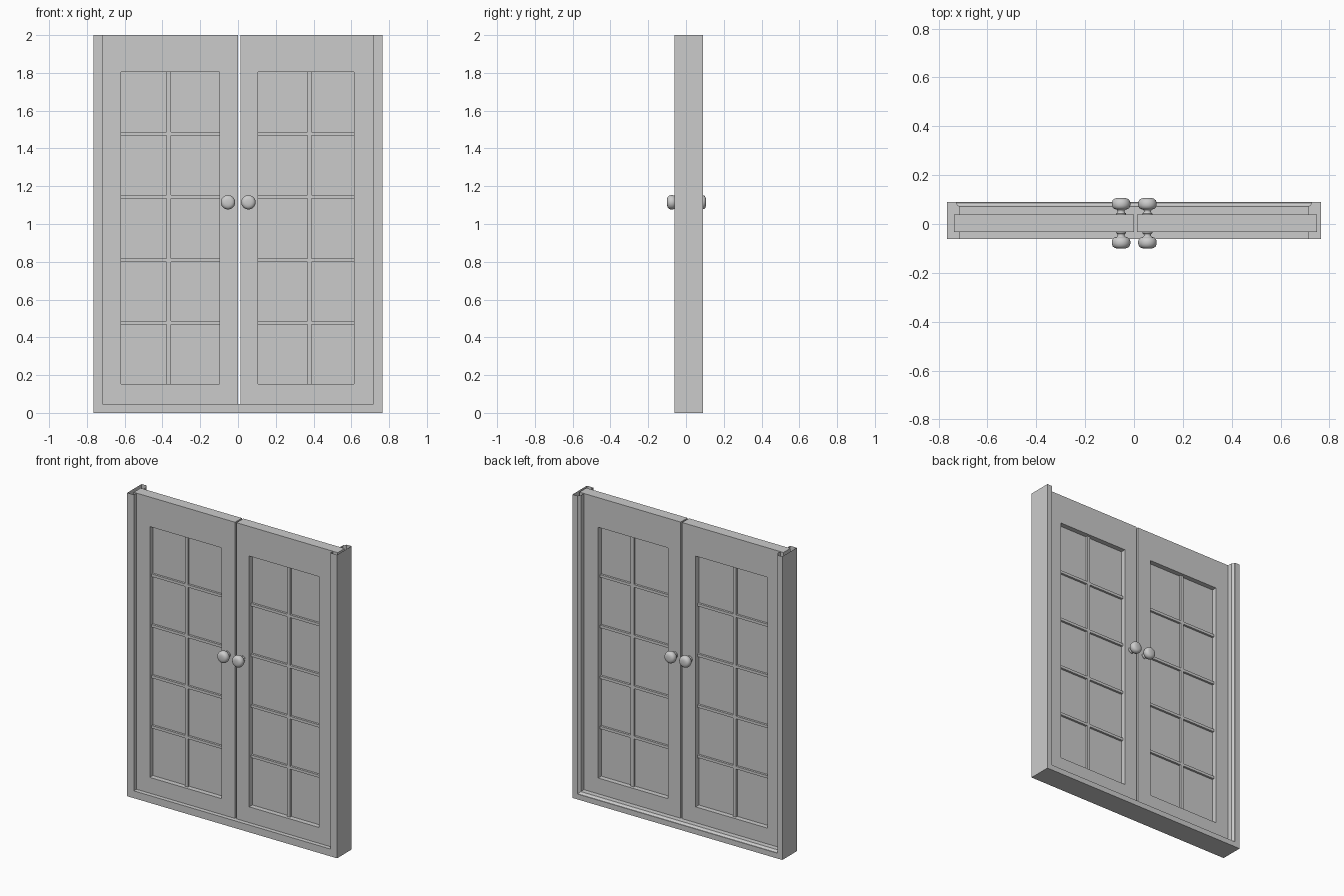
import bpy, bmesh, math

if "Cube" in bpy.data.objects:
    bpy.data.objects.remove(bpy.data.objects["Cube"])

Y0, Y1 = -0.033, 0.039          # door leaf front and back
YM = (Y0 + Y1) / 2


def make_object(name, bm):
    bmesh.ops.recalc_face_normals(bm, faces=bm.faces)
    mesh = bpy.data.meshes.new(name)
    bm.to_mesh(mesh)
    bm.free()
    obj = bpy.data.objects.new(name, mesh)
    bpy.context.collection.objects.link(obj)
    return obj


def bridge(bm, loops, wrap_rows):
    """Quads between successive closed loops of vertices."""
    rows = [[bm.verts.new(p) for p in loop] for loop in loops]
    pairs = list(zip(rows, rows[1:]))
    if wrap_rows:
        pairs.append((rows[-1], rows[0]))
    for a, b in pairs:
        n = len(a)
        for i in range(n):
            j = (i + 1) % n
            bm.faces.new((a[i], a[j], b[j], b[i]))
    return rows


def add_box(bm, x0, x1, y0, y1, z0, z1):
    r = bridge(bm, [[(x0, y, z0), (x1, y, z0), (x1, y, z1), (x0, y, z1)]
                    for y in (y0, y1)], False)
    bm.faces.new(r[0])
    bm.faces.new(r[1])


# Hollow casing: moulded profile swept down, across and up, open at the top
profile = [(0, -0.061), (0.048, -0.061), (0.048, 0.072), (0.042, 0.075),
           (0.035, 0.085), (0.035, 0.09), (0, 0.09)]
W = 0.765
bm = bmesh.new()
bridge(bm, [[(-W + d, y, 2.0) for d, y in profile],
            [(-W + d, y, d) for d, y in profile],
            [(W - d, y, d) for d, y in profile],
            [(W - d, y, 2.0) for d, y in profile]], False)
make_object("door_casing", bm)


def rect(x0, x1, z0, z1, y):
    return [(x0, y, z0), (x1, y, z0), (x1, y, z1), (x0, y, z1)]


def door(side, x0, x1, ox0, ox1, bar_x, knob_x):
    oz0, oz1 = 0.152, 1.805
    # Leaf with window opening
    bm = bmesh.new()
    bridge(bm, [rect(x0, x1, 0.02, 2.0, Y0), rect(x0, x1, 0.02, 2.0, Y1),
                rect(ox0, ox1, oz0, oz1, Y1), rect(ox0, ox1, oz0, oz1, Y0)], True)
    make_object(side + "_door_leaf", bm)

    # Glass
    bm = bmesh.new()
    add_box(bm, ox0 - 0.01, ox1 + 0.01, YM - 0.003, YM + 0.003, oz0 - 0.01, oz1 + 0.01)
    make_object(side + "_glass", bm)

    # Glazing bars
    bm = bmesh.new()
    h = 0.017
    add_box(bm, bar_x - 0.011, bar_x + 0.011, YM - h, YM + h, oz0 - 0.005, oz1 + 0.005)
    for z in (0.478, 0.809, 1.144, 1.477):
        add_box(bm, ox0 - 0.005, ox1 + 0.005, YM - h, YM + h, z - 0.009, z + 0.009)
    make_object(side + "_glazing_bars", bm)

    # Lathed knobs on both faces
    knob = [(0.021, 0.03), (0.021, 0.04), (0.016, 0.043), (0.014, 0.05), (0.018, 0.056),
            (0.028, 0.0585), (0.0345, 0.064), (0.038, 0.073), (0.038, 0.084),
            (0.0345, 0.094), (0.028, 0.1), (0.018, 0.103), (0.008, 0.104)]
    n = 24
    for face, s in (("front", -1), ("back", 1)):
        bm = bmesh.new()
        rows = bridge(bm, [[(knob_x + r * math.cos(2 * math.pi * i / n), YM + s * d,
                             1.115 + r * math.sin(2 * math.pi * i / n))
                            for i in range(n)] for r, d in knob], False)
        bm.faces.new(rows[0])
        bm.faces.new(rows[-1])
        obj = make_object(f"{side}_{face}_knob", bm)
        bpy.ops.object.select_all(action='DESELECT')
        obj.select_set(True)
        bpy.context.view_layer.objects.active = obj
        bpy.ops.object.shade_smooth_by_angle(angle=math.radians(50))


door("left", -0.738, 0.001, -0.62, -0.098, -0.367, -0.053)
door("right", 0.012, 0.75, 0.105, 0.613, 0.378, 0.055)
